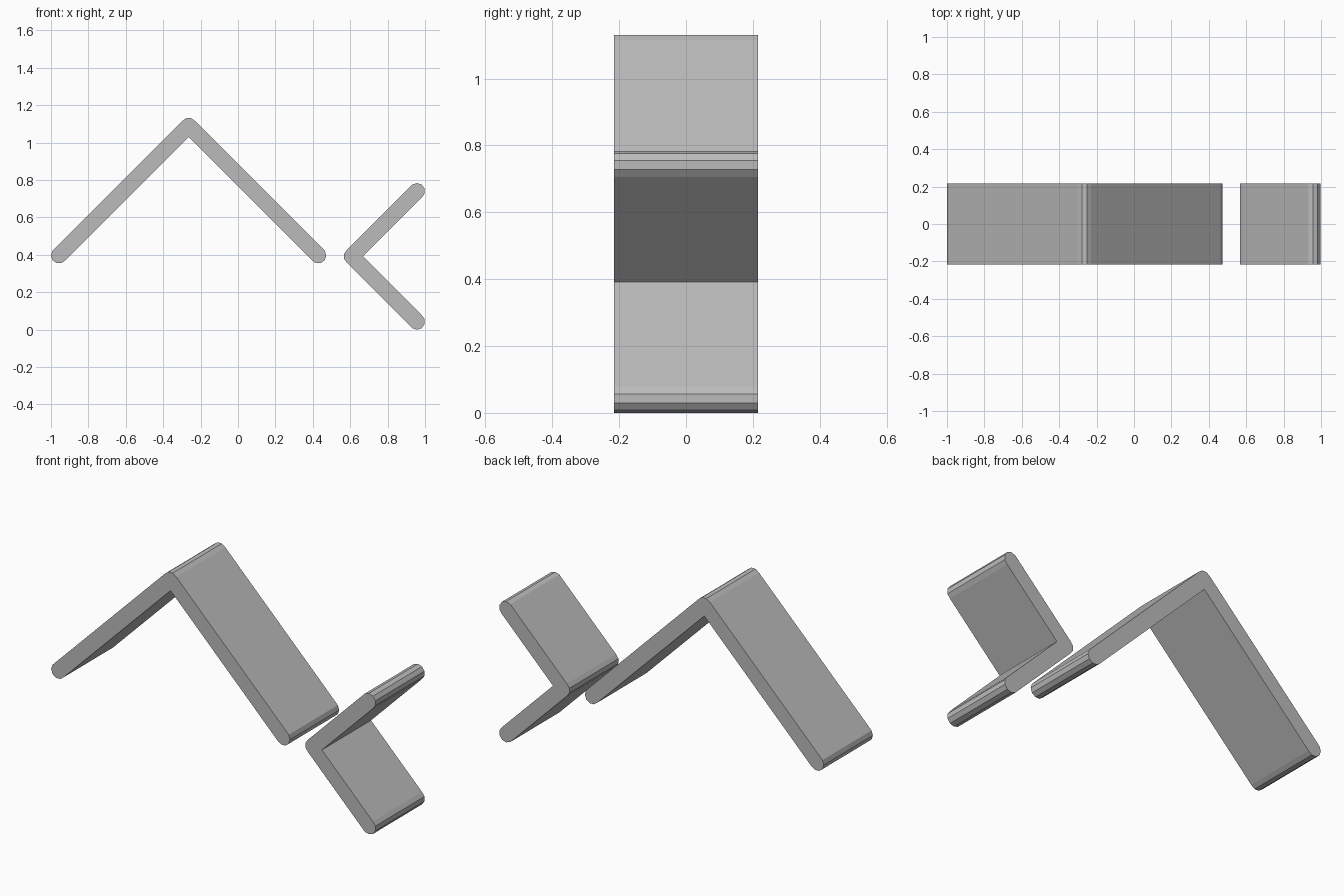
import bpy
import bmesh
from math import cos, sin, radians
from mathutils import Matrix, Vector

cube = bpy.data.objects.get("Cube")
if cube:
    bpy.data.objects.remove(cube, do_unlink=True)

RADIUS = 0.043     # half the plate thickness
HALF_WIDTH = 0.216  # half the depth along y
STEP = 36          # facet angle of the rounded ends

grey = bpy.data.materials.new("plain_grey")
grey.use_nodes = True
colour = (0.5, 0.5, 0.5, 1)
grey.diffuse_color = colour
grey.node_tree.nodes["Principled BSDF"].inputs["Base Color"].default_value = colour


def arc(x, z, start, end):
    """Faceted arc around a point, angles in degrees."""
    return [(x + RADIUS * cos(radians(a)), z + RADIUS * sin(radians(a)))
            for a in range(start, end + 1, STEP)]


def bent_plate(name, reach, apex, turn):
    """Right-angled plate with rounded ends and a sharp inner corner."""
    outline = arc(reach, -reach, -144, 36)       # one rounded end
    outline += arc(0, 0, 36, 144)                # rounded outer bend
    outline += arc(-reach, -reach, 144, 324)     # other rounded end
    outline.append((0, -RADIUS * (cos(radians(STEP)) + sin(radians(STEP)))))

    bm = bmesh.new()
    front = bm.faces.new([bm.verts.new((x, -HALF_WIDTH, z)) for x, z in outline])
    sweep = bmesh.ops.extrude_face_region(bm, geom=[front], use_keep_orig=True)
    moved = [v for v in sweep["geom"] if isinstance(v, bmesh.types.BMVert)]
    bmesh.ops.translate(bm, verts=moved, vec=Vector((0, 2 * HALF_WIDTH, 0)))
    bmesh.ops.recalc_face_normals(bm, faces=bm.faces[:])

    # Turn about y, then place the bend
    place = Matrix.Translation((apex[0], 0, apex[1])) @ Matrix.Rotation(radians(turn), 4, 'Y')
    bm.transform(place)
    mesh = bpy.data.meshes.new(name)
    bm.to_mesh(mesh)
    bm.free()
    mesh.materials.append(grey)
    obj = bpy.data.objects.new(name, mesh)
    bpy.context.collection.objects.link(obj)
    return obj


# Large plate bends upward, small plate bends toward it
bent_plate("large_bent_plate", 0.693, (-0.264, 1.09), 0)
bent_plate("small_bent_plate", 0.349, (0.608, 0.392), -90)
